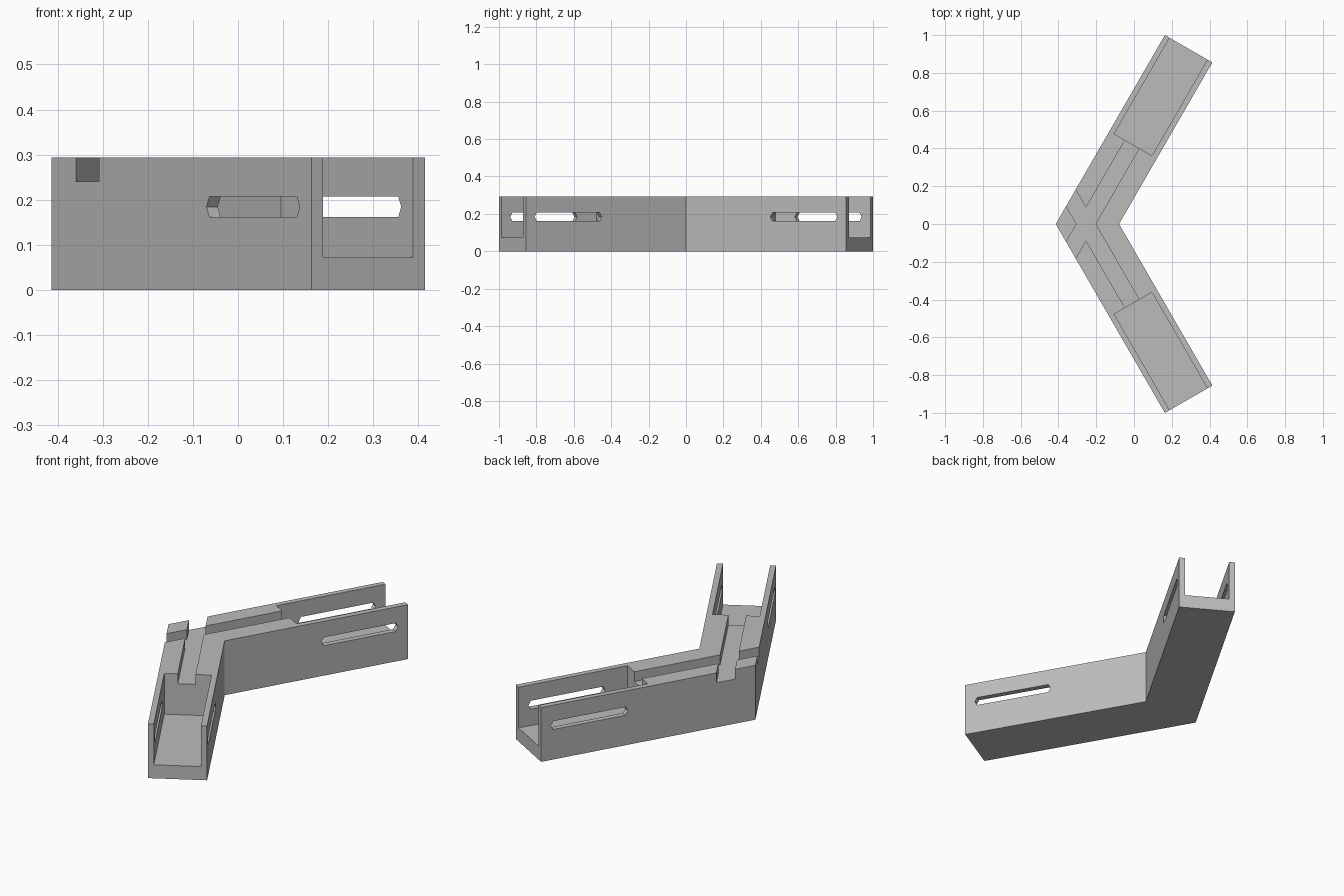
import bpy, bmesh, math
from mathutils import Vector

if "Cube" in bpy.data.objects:
    bpy.data.objects.remove(bpy.data.objects["Cube"])

APEX = Vector((-0.414, 0, 0))
LENGTH, WIDTH, HEIGHT = 1.155, 0.29, 0.293
ANGLE = math.radians(60)

grey = bpy.data.materials.new("plain grey")
grey.use_nodes = True
colour = (0.5, 0.5, 0.5, 1)
grey.diffuse_color = colour
grey.node_tree.nodes["Principled BSDF"].inputs["Base Color"].default_value = colour


def at(side, u, v, z):
    """Point u along an arm, v inward from its outer face, z up."""
    c, s = math.cos(ANGLE), math.sin(ANGLE)
    return APEX + Vector((u * c + v * s, side * (u * s - v * c), z))


def prism(name, ring, sweep):
    """Solid made by sweeping a closed ring of points."""
    bm = bmesh.new()
    face = bm.faces.new([bm.verts.new(p) for p in ring])
    out = bmesh.ops.extrude_face_region(bm, geom=[face])["geom"]
    bmesh.ops.translate(bm, vec=sweep, verts=[g for g in out if isinstance(g, bmesh.types.BMVert)])
    bmesh.ops.recalc_face_normals(bm, faces=bm.faces)
    mesh = bpy.data.meshes.new(name)
    bm.to_mesh(mesh)
    bm.free()
    obj = bpy.data.objects.new(name, mesh)
    bpy.context.collection.objects.link(obj)
    return obj


def arm_box(name, side, u0, u1, v0, v1, z0):
    """Cutter box in arm directions, open through the top."""
    ring = [at(side, u, v, z0) for u, v in ((u0, v0), (u1, v0), (u1, v1), (u0, v1))]
    return prism(name, ring, Vector((0, 0, 0.5)))


def slot_cutter(side, u0, u1, z, radius):
    """Long slot with hexagonal ends, through both side walls."""
    ring = []
    for centre, turn in ((u1, 0), (u0, math.pi)):
        for a in (-math.pi / 3, 0, math.pi / 3):
            ring.append(at(side, centre + radius * math.cos(a + turn), -0.1,
                           z + radius * math.sin(a + turn)))
    return prism("slot_cutter", ring, at(side, 0, 0.5, 0) - at(side, 0, 0, 0))


# Angled body: two arms meeting in a mitre
inner_u = WIDTH / math.tan(ANGLE)
outline = [at(1, 0, 0, 0), at(1, LENGTH, 0, 0), at(1, LENGTH, WIDTH, 0),
           at(1, inner_u, WIDTH, 0), at(-1, LENGTH, WIDTH, 0), at(-1, LENGTH, 0, 0)]
body = prism("corner_bracket", outline, Vector((0, 0, HEIGHT)))

# Pocket, wall slots and crossing top channel for each arm
cutters = []
for side in (1, -1):
    cutters.append(arm_box("pocket_cutter", side, 0.568, 1.3, 0.029, 0.26, 0.073))
    cutters.append(slot_cutter(side, 0.714, 1.076, 0.184, 0.026))
    cutters.append(arm_box("channel_cutter", side, -0.4, 0.6, 0.095, 0.182, 0.24))

bpy.context.view_layer.objects.active = body
for cutter in cutters:
    cutter.hide_render = True
    cut = body.modifiers.new("cut", "BOOLEAN")
    cut.operation = "DIFFERENCE"
    cut.solver = "EXACT"
    cut.object = cutter
    bpy.ops.object.modifier_apply(modifier=cut.name)
    bpy.data.objects.remove(cutter)

body.data.materials.clear()
body.data.materials.append(grey)
